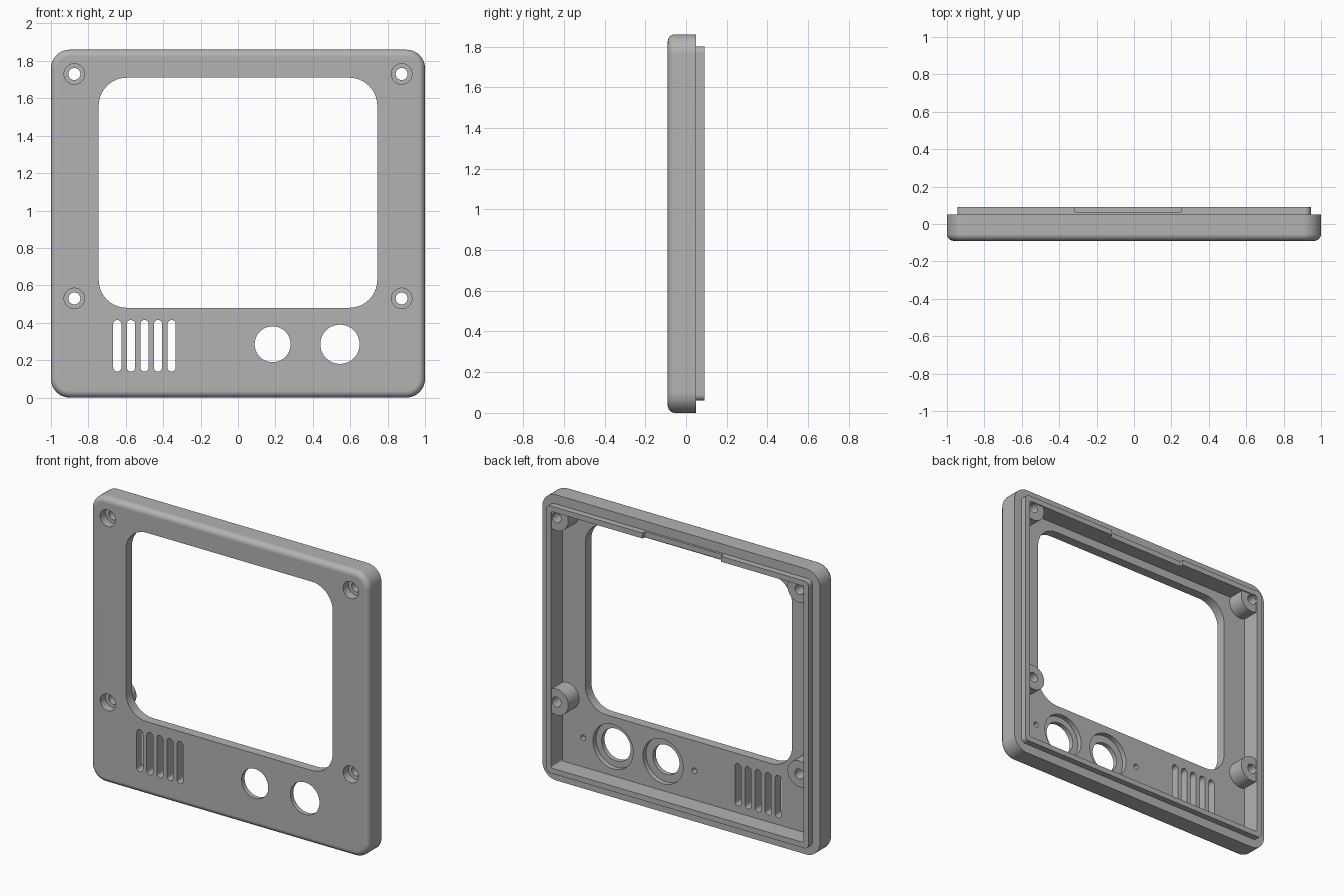
import bpy, bmesh, math

if "Cube" in bpy.data.objects:
    bpy.data.objects.remove(bpy.data.objects["Cube"])

grey = bpy.data.materials.new("plain grey")
grey.use_nodes = True
colour = (0.45, 0.45, 0.45, 1)
grey.diffuse_color = colour
grey.node_tree.nodes["Principled BSDF"].inputs["Base Color"].default_value = colour

FRONT, RIM, BACK, FLOOR = -0.09, 0.05, 0.09, -0.028


def prism(name, cx, cz, w, h, r, y0, y1, fillet=0, steps=10):
    """Rounded rectangle in xz, extruded from y0 to y1; circles and slots too."""
    bm = bmesh.new()
    pts = []
    for q, (sx, sz) in enumerate([(1, 1), (-1, 1), (-1, -1), (1, -1)]):
        for i in range(steps + 1):
            a = (q + i / steps) * math.pi / 2
            pts.append((cx + sx * (w / 2 - r) + r * math.cos(a),
                        cz + sz * (h / 2 - r) + r * math.sin(a)))
    verts = [bm.verts.new((x, y0, z)) for x, z in pts]
    bmesh.ops.remove_doubles(bm, verts=verts, dist=1e-5)
    face = bm.faces.new([v for v in verts if v.is_valid])
    new = bmesh.ops.extrude_face_region(bm, geom=[face], use_keep_orig=True)["geom"]
    for v in new:
        if isinstance(v, bmesh.types.BMVert):
            v.co.y = y1
    bmesh.ops.recalc_face_normals(bm, faces=bm.faces)
    if fillet:
        edges = [e for e in bm.edges if all(abs(v.co.y - y0) < 1e-5 for v in e.verts)]
        bmesh.ops.bevel(bm, geom=edges, offset=fillet, segments=6, profile=0.5,
                        affect='EDGES')
    mesh = bpy.data.meshes.new(name)
    bm.to_mesh(mesh)
    bm.free()
    mesh.materials.append(grey)
    ob = bpy.data.objects.new(name, mesh)
    bpy.context.scene.collection.objects.link(ob)
    return ob


def disc(name, x, z, r, y0, y1):
    return prism(name, x, z, 2 * r, 2 * r, r, y0, y1)


def combine(target, tool, operation='DIFFERENCE'):
    """Apply a boolean, then discard the tool."""
    mod = target.modifiers.new("cut", 'BOOLEAN')
    mod.operation, mod.solver, mod.object = operation, 'EXACT', tool
    bpy.context.view_layer.update()
    result = target.evaluated_get(bpy.context.evaluated_depsgraph_get())
    mesh = bpy.data.meshes.new_from_object(result)
    target.modifiers.clear()
    target.data = mesh
    bpy.data.objects.remove(tool)


# Outer shell with filleted front, and the raised lip behind it
bezel = prism("bezel_frame", 0, 0.93, 2, 1.86, 0.1, FRONT, RIM, fillet=0.036)
combine(bezel, prism("lip", 0, 0.93, 1.89, 1.74, 0.03, 0, BACK), 'UNION')

# Hollow back, leaving four screw bosses standing
screws = [(x, z) for x in (-0.875, 0.875) for z in (0.53, 1.73)]
cavity = prism("cavity", 0, 0.93, 1.82, 1.67, 0.012, FLOOR, 0.2)
for x, z in screws:
    combine(cavity, disc("boss", x, z, 0.085, -0.2, 0.083))
combine(bezel, cavity)

# Screen opening and lip notch
combine(bezel, prism("window", 0, 1.095, 1.49, 1.23, 0.15, -0.2, 0.2))
combine(bezel, prism("notch", -0.0325, 1.79, 0.565, 0.1, 0.001, 0.065, 0.2))

# Counterbored screw holes
for x, z in screws:
    combine(bezel, disc("screw_hole", x, z, 0.032, -0.2, 0.2))
    combine(bezel, disc("counterbore", x, z, 0.055, -0.2, -0.035))

# Knob openings recessed from behind
for x, r in ((0.185, 0.096), (0.545, 0.105)):
    combine(bezel, disc("knob_hole", x, 0.285, r, -0.2, 0))
    combine(bezel, disc("knob_recess", x, 0.285, 0.145, -0.06, 0))

# Blind pilot holes beside the knobs
for x in (-0.04, 0.76):
    combine(bezel, disc("pilot_hole", x, 0.285, 0.018, -0.065, 0))

# Speaker slots
for i in range(5):
    combine(bezel, prism("slot", -0.645 + i * 0.0725, 0.277, 0.044, 0.275, 0.0219,
                         -0.2, 0))

# Smooth the rounded surfaces, keep the machined edges crisp
for poly in bezel.data.polygons:
    poly.use_smooth = True
bezel.data.set_sharp_from_angle(angle=math.radians(30))
normals = bezel.modifiers.new("weighted_normals", 'WEIGHTED_NORMAL')
normals.keep_sharp = True
